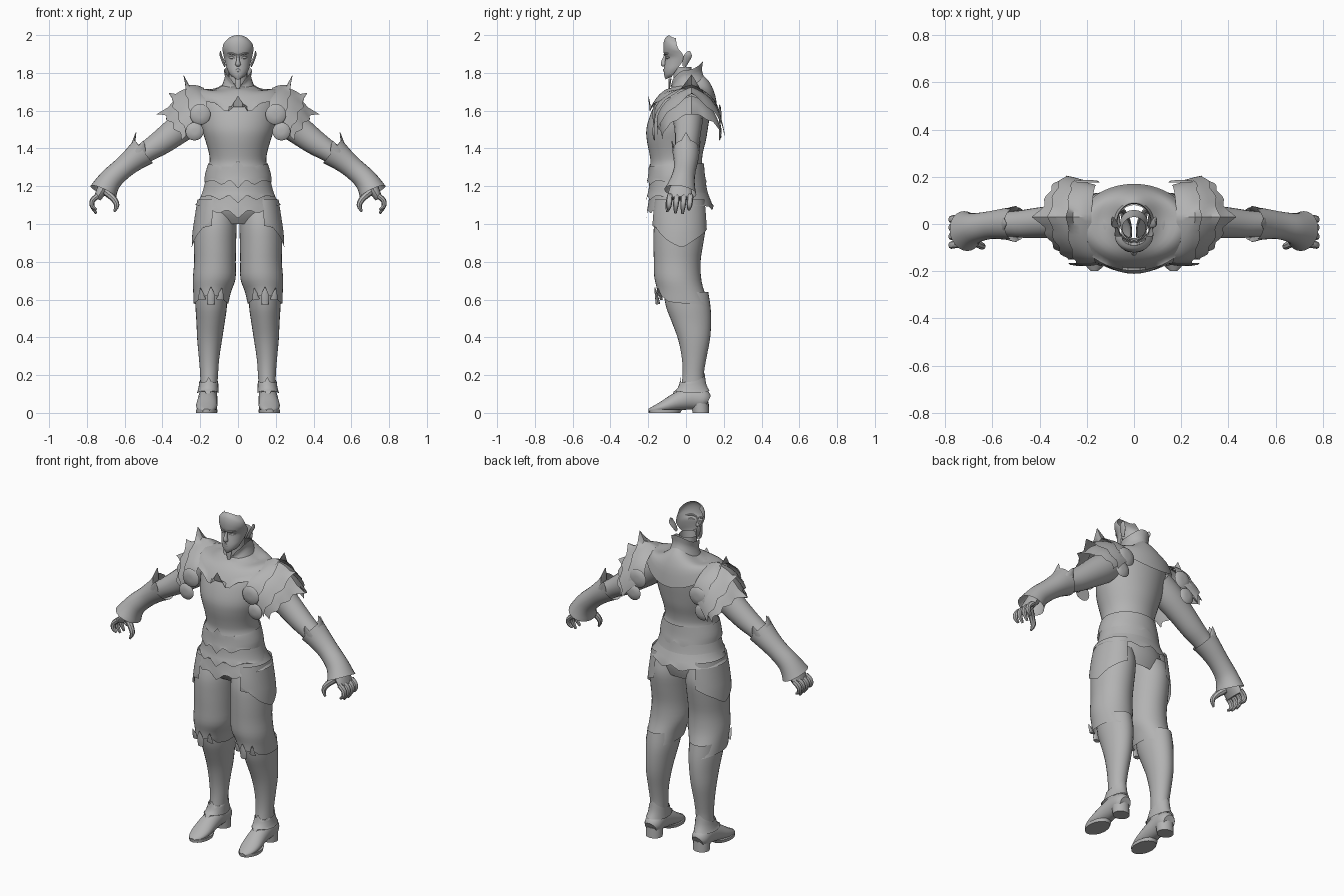
import bpy, bmesh, math
from mathutils import Vector
from math import sin, cos, pi, radians

steel = bpy.data.materials.new("steel_grey")
steel.diffuse_color = (0.45, 0.45, 0.45, 1)


def spline(rows, k):
    """Catmull-Rom refinement of a list of equal-length tuples."""
    if k < 2:
        return rows
    out = []
    for i in range(len(rows) - 1):
        p0, p1, p2, p3 = (rows[min(max(i + d, 0), len(rows) - 1)] for d in (-1, 0, 1, 2))
        for s in range(k):
            t = s / k
            out.append(tuple(b + 0.5 * t * (c - a + t * (2*a - 5*b + 4*c - d + t * (3*(b - c) + d - a)))
                             for a, b, c, d in zip(p0, p1, p2, p3)))
    return out + [rows[-1]]


def skin(name, rows, closed=True, caps=(False, False), mirror=False, angle=40):
    """Bridge rows of points into a surface."""
    bm = bmesh.new()
    vr = [[bm.verts.new(p) for p in r] for r in rows]
    n = len(rows[0])
    for a, b in zip(vr, vr[1:]):
        for i in range(n if closed else n - 1):
            j = (i + 1) % n
            bm.faces.new((a[i], a[j], b[j], b[i]))
    for use, r in zip(caps, (vr[0], vr[-1])):
        if use:
            bm.faces.new(r)
    bmesh.ops.recalc_face_normals(bm, faces=bm.faces)
    me = bpy.data.meshes.new(name)
    bm.to_mesh(me)
    bm.free()
    me.materials.append(steel)
    ob = bpy.data.objects.new(name, me)
    bpy.context.collection.objects.link(ob)
    bpy.context.view_layer.objects.active = ob
    ob.select_set(True)
    bpy.ops.object.shade_smooth_by_angle(angle=radians(angle))
    ob.select_set(False)
    if mirror:
        ob.modifiers.new("mirror", 'MIRROR').use_mirror_merge = False
    return ob


def lerp_table(table, d):
    for (a, u), (b, v) in zip(table, table[1:]):
        if d <= b:
            return u + (v - u) * (d - a) / (b - a)
    return table[-1][1]


def hoops(name, rows, n=40, k=3, arc=None, edge=None, top=None, **kw):
    """Rows: (cx, rx, y front, y back, z front, z side, z back); angle 0 is the front."""
    pts = []
    rows = spline(rows, k)
    for r, (cx, rx, yf, yb, zf, zs, zb) in enumerate(rows):
        a0, a1 = arc or (0, 360)
        ring = []
        for i in range(n):
            a = radians(a0 + (a1 - a0) * i / (n - 1 if arc else n))
            c = cos(a)
            z = zs + ((zf if c > 0 else zb) - zs) * c * c
            d = math.degrees(math.acos(max(-1, min(1, c))))
            if edge and r == len(rows) - 1:
                z += lerp_table(edge, d)
            if top and r == 0:
                z += lerp_table(top, d)
            ring.append((cx + rx * sin(a), (yf + yb) / 2 - (yb - yf) / 2 * c, z))
        pts.append(ring)
    return skin(name, pts, closed=arc is None, **kw)


def flat(rows):
    """Expand (cx, rx, yf, yb, z) rows to level hoops."""
    return [(a, b, c, d, z, z, z) for a, b, c, d, z in rows]


def tube(name, rows, n=16, k=3, side=(0, 1, 0), caps=(True, True), mirror=True, **kw):
    """Rows: (x, y, z, side radius, other radius) along a path."""
    rows = spline(rows, k)
    pts = []
    for i, (x, y, z, rs, rn) in enumerate(rows):
        t = Vector(rows[min(i + 1, len(rows) - 1)][:3]) - Vector(rows[max(i - 1, 0)][:3])
        nrm = t.cross(Vector(side)).normalized()
        sd = nrm.cross(t).normalized()
        pts.append([Vector((x, y, z)) + sd * rs * cos(2*pi*j/n) + nrm * rn * sin(2*pi*j/n) for j in range(n)])
    return skin(name, pts, caps=caps, mirror=mirror, **kw)


def spike(name, base, tip, w, thick, side=(0, 1, 0), bulge=1.0):
    b, t = Vector(base), Vector(tip)
    tube(name, [(*b, w, thick), (*b.lerp(t, .5), w * .65 * bulge, thick * .7), (*t, .002, .002)], n=8, side=side, k=2)


# --- breastplate, mantle and collar
hoops("breastplate", flat([
    (0, .165, -.195, .095, 1.29), (0, .15, -.188, .085, 1.33), (0, .155, -.195, .09, 1.38),
    (0, .172, -.207, .105, 1.44), (0, .19, -.21, .115, 1.5), (0, .2, -.192, .125, 1.57),
    (0, .205, -.16, .13, 1.64), (0, .18, -.11, .12, 1.69), (0, .07, -.07, .08, 1.73)]))
hoops("mantle", [
    (0, .07, -.075, .088, 1.72, 1.74, 1.79), (0, .13, -.11, .125, 1.71, 1.71, 1.75),
    (0, .2, -.155, .155, 1.67, 1.715, 1.68), (0, .24, -.198, .17, 1.6, 1.68, 1.58)], n=60,
    edge=[(0, .08), (14, -.02), (28, .02), (60, 0), (180, 0)])
hoops("collar", [(0, .085, -.085, .1, 1.70, 1.73, 1.77), (0, .07, -.075, .085, 1.72, 1.78, 1.81),
                 (0, .075, -.08, .09, 1.74, 1.81, 1.86)], edge=[(0, -.03), (25, .01), (180, 0)])
spike("throat_clasp", (0, -.085, 1.77), (0, -.09, 1.70), .015, .008, side=(1, 0, 0), bulge=1.5)
hoops("neck", flat([(0, .06, -.06, .06, 1.68), (0, .05, -.065, .035, 1.76), (0, .05, -.07, .03, 1.83)]), n=20)

# --- face shell, open behind
hoops("face", [
    (0, .022, -.108, -.05, 1.765, 1.775, 1.78), (0, .042, -.115, -.03, 1.785, 1.79, 1.8),
    (0, .058, -.117, .01, 1.81, 1.82, 1.82), (0, .066, -.114, .05, 1.84, 1.85, 1.85),
    (0, .074, -.108, .07, 1.882, 1.88, 1.88), (0, .079, -.118, .06, 1.905, 1.905, 1.905),
    (0, .082, -.12, .03, 1.95, 1.925, 1.92), (0, .076, -.11, .0, 1.985, 1.955, 1.94),
    (0, .05, -.09, -.02, 2.0, 1.985, 1.96)], n=28, arc=(-95, 95), angle=60)
tube("nose", [(0, -.108, 1.895, .006, .006), (0, -.118, 1.865, .009, .011), (0, -.119, 1.846, .015, .015),
              (0, -.11, 1.838, .01, .006)], side=(1, 0, 0), n=10, mirror=False)
tube("lips", [(-.024, -.106, 1.812, .003, .002), (0, -.116, 1.814, .009, .006), (.024, -.106, 1.812, .003, .002)],
     side=(0, 0, 1), n=8, mirror=False)
tube("brow", [(.01, -.114, 1.895, .004, .005), (.035, -.108, 1.903, .006, .006), (.06, -.08, 1.903, .003, .003)],
     side=(0, 0, 1), n=8)
tube("eye", [(.018, -.103, 1.879, .002, .003), (.033, -.1, 1.881, .008, .006), (.048, -.088, 1.882, .002, .003)],
     side=(0, 0, 1), n=8)
tube("ear", [(.07, -.01, 1.835, .01, .005), (.08, .0, 1.865, .018, .008), (.092, .012, 1.895, .02, .006),
             (.092, .015, 1.915, .006, .003)], n=10)

# --- waist plates and pelvis
zig = [(0, -.03), (14, .015), (28, -.015), (45, .01), (90, 0), (150, 0), (165, -.02), (180, .01)]
hoops("pelvis", flat([(0, .15, -.17, .08, 1.33), (0, .17, -.18, .09, 1.2), (0, .2, -.17, .1, 1.08),
                      (0, .17, -.12, .08, 1.0)]))
hoops("waist_plate_upper", flat([(0, .158, -.196, .095, 1.32), (0, .175, -.2, .1, 1.26), (0, .178, -.208, .108, 1.22)]),
      n=60, edge=zig, top=[(0, .02), (16, -.035), (40, -.01), (90, 0), (180, 0)])
hoops("waist_plate_middle", flat([(0, .168, -.192, .1, 1.25), (0, .185, -.198, .112, 1.18), (0, .2, -.21, .122, 1.14)]),
      n=60, edge=zig)
hoops("waist_skirt", [(0, .18, -.19, .105, 1.19, 1.19, 1.19), (0, .2, -.198, .125, 1.12, 1.14, 1.14),
                      (0, .227, -.208, .145, 1.06, 1.10, 1.09)], n=60, edge=zig)
hoops("hip_plate", [(.115, .1, -.165, .1, 1.13, 1.13, 1.13), (.12, .112, -.175, .108, 1.05, 1.02, 1.03),
                    (.12, .125, -.18, .112, .97, .93, .96)], arc=(8, 172), mirror=True,
      edge=[(0, .06), (25, .03), (60, -.02), (95, -.055), (125, -.02), (180, .02)])

# --- legs
hoops("thigh", [
    (.115, .1, -.14, .09, 1.1, 1.1, 1.08), (.12, .112, -.168, .105, 1.0, 1.0, 1.0),
    (.122, .112, -.172, .092, .9, .9, .9), (.122, .11, -.17, .077, .8, .8, .8),
    (.126, .113, -.168, .082, .72, .71, .7), (.137, .1, -.155, .105, .66, .64, .62),
    (.143, .092, -.15, .128, .61, .58, .56)], n=36, mirror=True,
    edge=[(0, .05), (10, .01), (25, .03), (50, 0), (180, 0)])
hoops("greave", flat([
    (.142, .082, -.12, .118, .64), (.142, .083, -.105, .13, .56), (.145, .075, -.075, .133, .48),
    (.15, .066, -.042, .127, .39), (.153, .054, -.022, .108, .29), (.153, .047, -.018, .094, .2),
    (.155, .045, -.03, .1, .12), (.157, .045, -.05, .1, .07)]), n=28, mirror=True)
spike("knee_leaf", (.143, -.148, .575), (.143, -.165, .665), .02, .012, side=(1, 0, 0), bulge=1.7)
for x in (.095, .19):
    spike("knee_fin", (x, -.13, .6), (x + (x - .143) * .2, -.15, .66), .02, .008, side=(1, 0, 0))
hoops("ankle_cuff", [(.155, .05, -.03, .1, .17, .17, .2), (.156, .052, -.045, .108, .13, .14, .15),
                     (.16, .058, -.07, .125, .11, .10, .115)], n=24, mirror=True,
      edge=[(0, -.02), (20, .01), (180, 0)], top=[(0, .02), (20, -.01), (150, 0), (180, .015)])
tube("shoe", [(.157, .115, .06, .035, .035), (.158, .09, .07, .05, .055), (.16, .03, .078, .05, .06),
              (.162, -.04, .062, .053, .05), (.166, -.11, .036, .056, .034), (.168, -.165, .02, .043, .019),
              (.168, -.197, .012, .018, .01)], side=(1, 0, 0), n=20)
hoops("heel", flat([(.158, .048, .035, .122, .0), (.158, .048, .025, .12, .06)]), n=20, k=1,
      caps=(True, True), mirror=True)
hoops("sole", flat([(.166, .056, -.198, -.03, .0), (.166, .057, -.2, -.02, .018)]), n=24, k=1,
      caps=(True, True), mirror=True)

# --- arms, gauntlets and hands
tube("upper_arm", [(.16, .01, 1.62, .08, .08), (.24, .01, 1.56, .08, .085), (.33, .01, 1.49, .07, .075),
                   (.41, .005, 1.43, .064, .066), (.48, .0, 1.385, .058, .056), (.56, 0, 1.33, .05, .05)], n=20)
tube("gauntlet", [(.5, 0, 1.385, .072, .08), (.55, 0, 1.345, .066, .066), (.61, -.005, 1.295, .059, .058),
                  (.665, -.015, 1.245, .062, .06), (.695, -.023, 1.205, .072, .066), (.713, -.03, 1.17, .086, .075)],
     n=24, caps=(False, False))
spike("gauntlet_fin", (.565, 0, 1.38), (.54, .0, 1.485), .045, .012)
spike("gauntlet_fin_front", (.52, -.06, 1.37), (.5, -.075, 1.44), .008, .03)
spike("gauntlet_fin_back", (.52, .06, 1.37), (.5, .075, 1.44), .008, .03)
tube("palm", [(.7, -.025, 1.21, .05, .035), (.725, -.03, 1.17, .062, .028), (.745, -.03, 1.135, .06, .02)], n=14)
for i, (y, low) in enumerate(((-.085, 1.075), (-.048, 1.058), (-.01, 1.055), (.024, 1.075))):
    tube("finger_%d" % (i + 1), [(.742, y, 1.15, .016, .015), (.77, y - .003, 1.125, .016, .014),
                                 (.772, y - .006, 1.095, .014, .012), (.75, y - .008, low, .007, .006)], n=8)
tube("thumb", [(.7, -.06, 1.17, .025, .02), (.66, -.085, 1.135, .017, .017), (.642, -.095, 1.1, .014, .014),
               (.655, -.1, 1.065, .006, .006)], n=8)


# --- layered shoulder plates arching from front to back
def shoulder_layer(name, inner, outer, jag, peak, n=33):
    rows = []
    for s in range(5):
        f = s / 4
        fr, cr, bk = (Vector(a).lerp(Vector(b), f) for a, b in zip(inner, outer))
        row = []
        for i in range(n):
            t = -1 + 2 * i / (n - 1)
            u = abs(t)
            end = fr if t < 0 else bk
            drop = .5 * u + .5 * (1 - cos(u * pi / 2))
            p = Vector((cr.x + (end.x - cr.x) * drop, cr.y + (end.y - cr.y) * sin(u * pi / 2),
                        cr.z + (end.z - cr.z) * drop))
            p.z += .012 * sin(f * pi)
            if s == 4:  # pointed lobes along the free edge
                lobe = abs((u * 3) % 1 - .5) * 2 - .5
                p += Vector((.8, 0, -.5)) * jag * lobe + Vector(peak) * max(0, 1 - u * 5)
            row.append(p)
        rows.append(row)
    skin(name, rows, closed=False, mirror=True, angle=30)


shoulder_layer("shoulder_plate_upper", [(.16, -.165, 1.6), (.18, .03, 1.72), (.16, .165, 1.6)],
               [(.24, -.165, 1.54), (.285, .03, 1.73), (.25, .19, 1.53)], .012, (0, 0, .065))
shoulder_layer("shoulder_plate_middle", [(.19, -.155, 1.54), (.24, .03, 1.725), (.19, .18, 1.55)],
               [(.27, -.15, 1.47), (.36, .03, 1.665), (.28, .205, 1.46)], .02, (.0, 0, .035))
shoulder_layer("shoulder_plate_lower", [(.21, -.14, 1.5), (.3, .03, 1.68), (.22, .17, 1.52)],
               [(.29, -.125, 1.45), (.395, .03, 1.585), (.3, .19, 1.46)], .022, (.03, 0, .0))
# rounded plates hanging at the armpit, front and back
for tag, y, d in (("front", -.165, -1), ("back", .175, 1)):
    for part, x, z, r in (("disc", .2, 1.58, .055), ("lobe", .23, 1.49, .048)):
        tube("armpit_%s_%s" % (tag, part), [(x, y, z, r, r), (x, y + .008 * d, z, r * .85, r * .85),
                                            (x, y + .012 * d, z, r * .3, r * .3)], side=(1, 0, 0), n=20, k=1)
